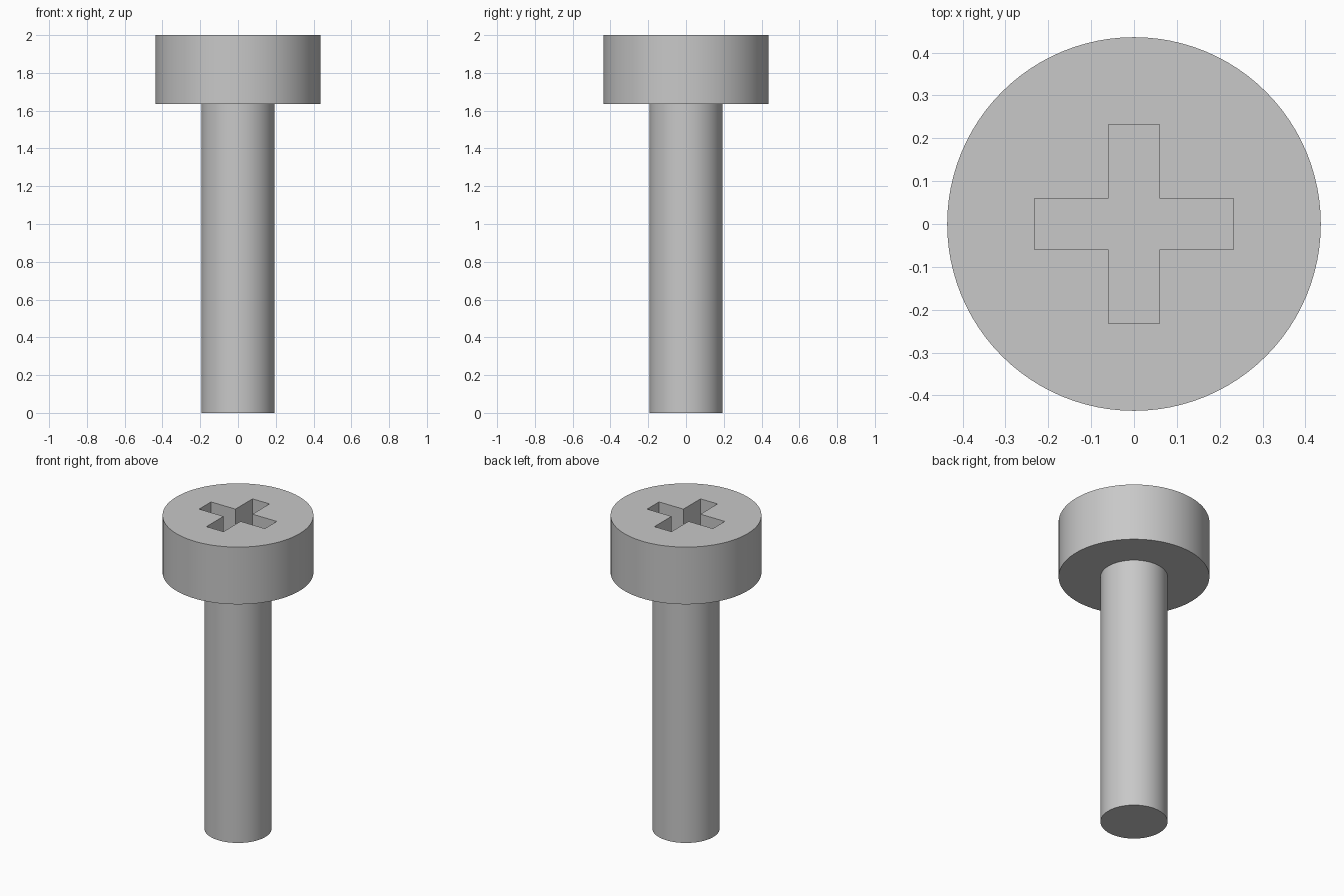
import bpy
import bmesh
import math

HEAD_R, SHAFT_R = 0.436, 0.194
HEAD_Z, TOP_Z = 1.635, 2.0
ARM, HALF_W, DEPTH = 0.232, 0.06, 0.2
SIDES = 96

default = bpy.data.objects.get("Cube")
if default:
    bpy.data.objects.remove(default, do_unlink=True)

steel = bpy.data.materials.new("steel grey")
steel.use_nodes = True
grey = (0.58, 0.58, 0.58, 1)
steel.diffuse_color = grey
steel.node_tree.nodes["Principled BSDF"].inputs["Base Color"].default_value = grey


def make_object(name, bm):
    bmesh.ops.recalc_face_normals(bm, faces=bm.faces)
    mesh = bpy.data.meshes.new(name)
    bm.to_mesh(mesh)
    bm.free()
    mesh.materials.append(steel)
    obj = bpy.data.objects.new(name, mesh)
    bpy.context.collection.objects.link(obj)
    return obj


def ring(bm, radius, z):
    angles = [2 * math.pi * i / SIDES for i in range(SIDES)]
    return [bm.verts.new((radius * math.cos(a), radius * math.sin(a), z)) for a in angles]


# Screw body: shaft and cylindrical head as one closed turned shape
bm = bmesh.new()
rings = [ring(bm, r, z) for r, z in
         [(SHAFT_R, 0), (SHAFT_R, HEAD_Z), (HEAD_R, HEAD_Z), (HEAD_R, TOP_Z)]]
for low, high in zip(rings, rings[1:]):
    for i in range(SIDES):
        j = (i + 1) % SIDES
        bm.faces.new((low[i], low[j], high[j], high[i]))
bm.faces.new(rings[0])
bm.faces.new(rings[-1])
body = make_object("screw_body", bm)

# Cross-shaped cutter: one quarter outline turned four times, then extruded
bm = bmesh.new()
outline = []
for turn in range(4):
    c, s = [(1, 0), (0, 1), (-1, 0), (0, -1)][turn]
    for x, y in [(ARM, -HALF_W), (ARM, HALF_W), (HALF_W, HALF_W)]:
        outline.append(bm.verts.new((x * c - y * s, x * s + y * c, TOP_Z - DEPTH)))
floor = bm.faces.new(outline)
walls = bmesh.ops.extrude_face_region(bm, geom=[floor], use_keep_orig=True)
top = [v for v in walls["geom"] if isinstance(v, bmesh.types.BMVert)]
bmesh.ops.translate(bm, verts=top, vec=(0, 0, DEPTH + 0.1))
cutter = make_object("cross_cutter", bm)

# Cut the drive recess into the head
cut = body.modifiers.new("cross_recess", "BOOLEAN")
cut.operation = "DIFFERENCE"
cut.solver = "EXACT"
cut.object = cutter
bpy.ops.object.select_all(action="DESELECT")
body.select_set(True)
bpy.context.view_layer.objects.active = body
bpy.ops.object.modifier_apply(modifier=cut.name)
bpy.data.objects.remove(cutter, do_unlink=True)

bpy.ops.object.shade_smooth_by_angle(angle=math.radians(30))
